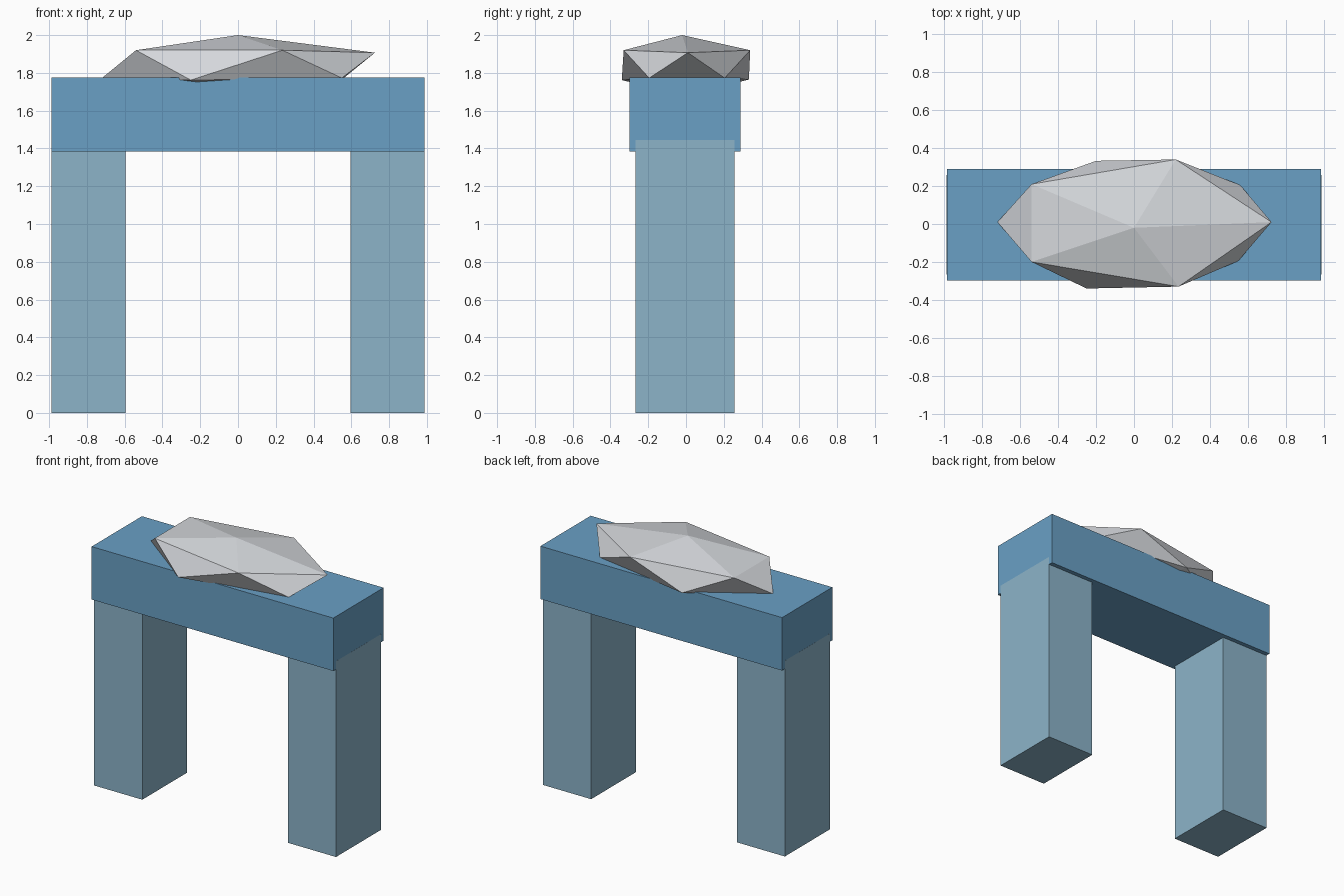
import bpy, bmesh
from mathutils import Vector

if "Cube" in bpy.data.objects:
    bpy.data.objects.remove(bpy.data.objects["Cube"])


def material(name, rgb):
    m = bpy.data.materials.new(name)
    m.diffuse_color = (*rgb, 1)
    m.use_nodes = True
    m.node_tree.nodes["Principled BSDF"].inputs["Base Color"].default_value = m.diffuse_color
    return m


def finish(bm, name, mat):
    bmesh.ops.recalc_face_normals(bm, faces=bm.faces)
    me = bpy.data.meshes.new(name)
    bm.to_mesh(me)
    bm.free()
    me.materials.append(mat)
    ob = bpy.data.objects.new(name, me)
    bpy.context.collection.objects.link(ob)
    return ob


def box(name, lo, hi, mat):
    lo, hi = Vector(lo), Vector(hi)
    bm = bmesh.new()
    bmesh.ops.create_cube(bm, size=1)
    for v in bm.verts:
        v.co = (lo + hi) / 2 + v.co * (hi - lo)
    return finish(bm, name, mat)


pale_blue = material("pale_blue", (0.262, 0.456, 0.584))
blue = material("blue", (0.144, 0.352, 0.558))
light_grey = material("light_grey", (0.66, 0.68, 0.71))

# Two pillars reaching slightly into the beam
for side, x0, x1 in (("left", -0.9875, -0.595), ("right", 0.595, 0.9875)):
    box(side + "_pillar", (x0, -0.267, 0), (x1, 0.257, 1.445), pale_blue)

# Beam across the pillars
box("beam", (-0.987, -0.298, 1.385), (0.987, 0.289, 1.776), blue)

# Faceted capstone: a top point, two staggered rings of five, a buried bottom point
top = (0, -0.02, 2.0)
upper = [(-0.54, -0.2, 1.92), (0.235, -0.33, 1.92), (0.725, 0.01, 1.907),
         (0.22, 0.34, 1.92), (-0.54, 0.21, 1.92)]
lower = [(-0.25, -0.34, 1.762), (0.55, -0.195, 1.773), (0.56, 0.205, 1.773),
         (-0.2, 0.333, 1.765), (-0.72, 0.01, 1.773)]
bottom = (0, 0, 1.68)
bm = bmesh.new()
t, b = bm.verts.new(top), bm.verts.new(bottom)
up = [bm.verts.new(p) for p in upper]
low = [bm.verts.new(p) for p in lower]
for i in range(5):
    j = (i + 1) % 5
    bm.faces.new((t, up[i], up[j]))
    bm.faces.new((up[i], low[i], up[j]))
    bm.faces.new((up[j], low[i], low[j]))
    bm.faces.new((b, low[j], low[i]))
finish(bm, "capstone", light_grey)
